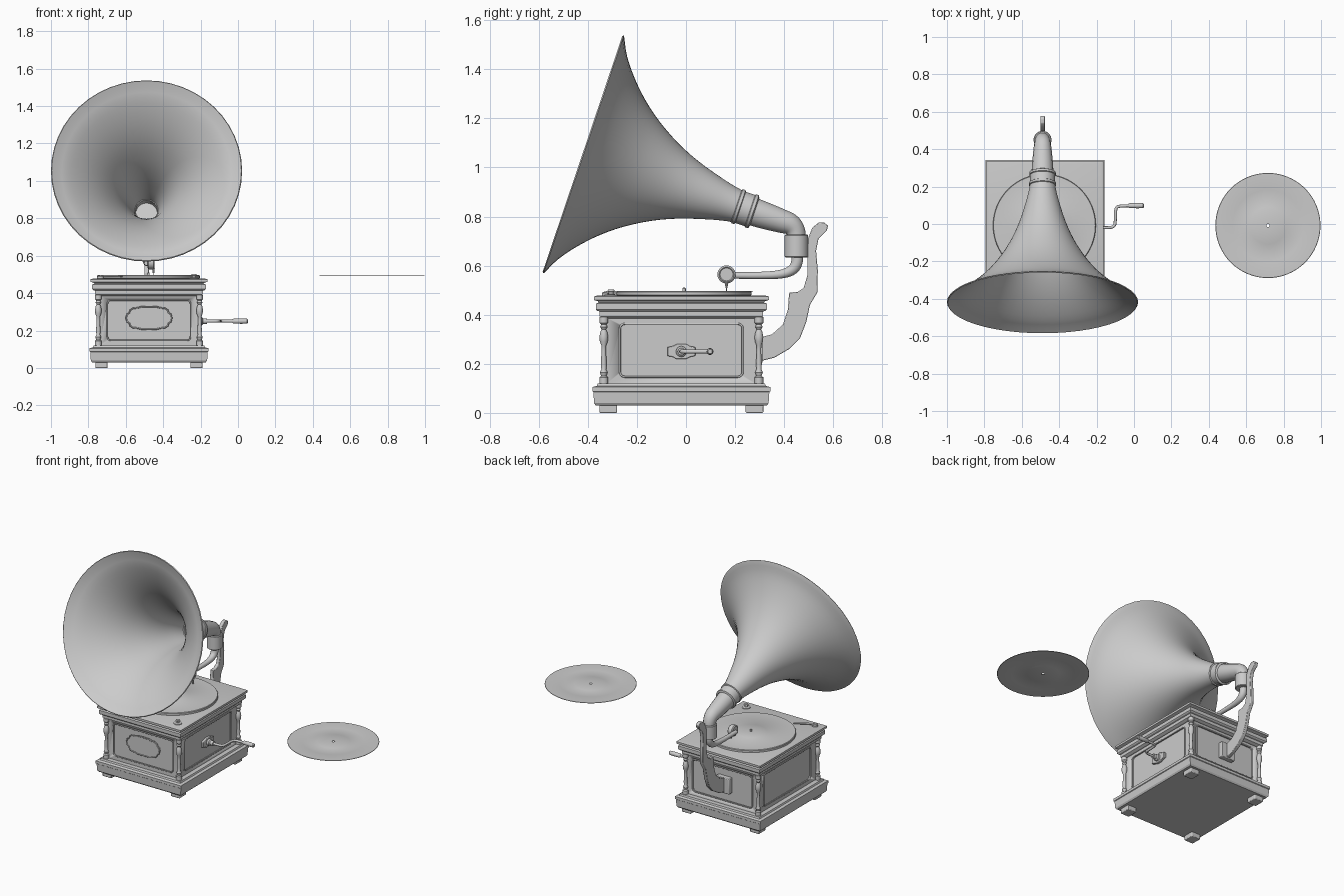
import bpy, bmesh, math
from mathutils import Vector

if "Cube" in bpy.data.objects:
    bpy.data.objects.remove(bpy.data.objects["Cube"])

CX, CY = -0.476, -0.019      # cabinet centre
HX, HY = 0.318, 0.3625       # cabinet base half sizes
TX = -0.489                  # plane of horn, tone arm and bracket


def finish(name, bm, angle=35):
    bmesh.ops.recalc_face_normals(bm, faces=bm.faces)
    me = bpy.data.meshes.new(name)
    bm.to_mesh(me)
    bm.free()
    ob = bpy.data.objects.new(name, me)
    bpy.context.collection.objects.link(ob)
    return smooth(ob, angle)


def smooth(ob, angle=35):
    bpy.ops.object.select_all(action='DESELECT')
    ob.select_set(True)
    bpy.context.view_layer.objects.active = ob
    bpy.ops.object.shade_smooth_by_angle(angle=math.radians(angle))
    return ob


def bevel(ob, width, segments=2):
    m = ob.modifiers.new("Bevel", 'BEVEL')
    m.width, m.segments, m.limit_method = width, segments, 'ANGLE'
    return ob


def catmull(pts, n=5):
    P = [Vector(p) for p in pts]
    P = [2 * P[0] - P[1]] + P + [2 * P[-1] - P[-2]]
    out = []
    for a, b, c, d in zip(P, P[1:], P[2:], P[3:]):
        for i in range(n):
            t = i / n
            out.append(0.5 * (2*b + (c-a)*t + (2*a-5*b+4*c-d)*t*t + (3*b-a-3*c+d)*t**3))
    return out + [P[-2]]


def lathe(name, prof, loc, axis=(0, 0, 1), seg=32, closed=False, angle=35):
    """Spin (radius, height) points about an axis."""
    bm = bmesh.new()
    q = Vector(axis).to_track_quat('Z', 'Y')
    rings = [[bm.verts.new(q @ Vector((r*math.cos(a), r*math.sin(a), h)) + Vector(loc))
              for a in (2*math.pi*i/seg for i in range(seg))] for r, h in prof]
    pairs = list(zip(rings, rings[1:])) + ([(rings[-1], rings[0])] if closed else [])
    for A, B in pairs:
        for i in range(seg):
            j = (i+1) % seg
            bm.faces.new((A[i], A[j], B[j], B[i]))
    if not closed:
        bm.faces.new(rings[0])
        bm.faces.new(rings[-1])
    return finish(name, bm, angle)


def stack(name, prof):
    """Rectangular moulding from (z, inset) steps."""
    bm = bmesh.new()
    rings = [[bm.verts.new((CX + sx*(HX-s), CY + sy*(HY-s), z))
              for sx, sy in ((-1, -1), (1, -1), (1, 1), (-1, 1))] for z, s in prof]
    for A, B in zip(rings, rings[1:]):
        for i in range(4):
            j = (i+1) % 4
            bm.faces.new((A[i], A[j], B[j], B[i]))
    bm.faces.new(rings[0])
    bm.faces.new(rings[-1])
    return finish(name, bm, 20)


def prism(name, pts, axis, lo, hi):
    """Extrude a 2D outline along axis x or y."""
    bm = bmesh.new()
    f = bm.faces.new([bm.verts.new((lo, u, v) if axis == 'x' else (u, lo, v)) for u, v in pts])
    g = bmesh.ops.extrude_face_region(bm, geom=[f])['geom']
    move = (hi-lo, 0, 0) if axis == 'x' else (0, hi-lo, 0)
    bmesh.ops.translate(bm, vec=move, verts=[e for e in g if isinstance(e, bmesh.types.BMVert)])
    return finish(name, bm)


def box(name, x0, x1, y0, y1, z0, z1):
    return prism(name, [(x0, z0), (x1, z0), (x1, z1), (x0, z1)], 'y', y0, y1)


def round_rect(cu, cv, hu, hv, r, n=5):
    return [(cu + su*(hu-r) + r*math.cos(b+k*math.pi/2/n), cv + sv*(hv-r) + r*math.sin(b+k*math.pi/2/n))
            for su, sv, b in ((1, 1, 0), (-1, 1, math.pi/2), (-1, -1, math.pi), (1, -1, 1.5*math.pi))
            for k in range(n+1)]


def tube(name, pts, n=5, cyclic=False):
    """Sweep a round section along (x, y, z, radius) points."""
    path = catmull(pts, n) if n > 1 else [Vector(p) for p in pts]
    cu = bpy.data.curves.new(name, 'CURVE')
    cu.dimensions, cu.bevel_depth, cu.bevel_resolution = '3D', 1.0, 5
    cu.use_fill_caps = not cyclic
    sp = cu.splines.new('POLY')
    sp.points.add(len(path)-1)
    sp.use_cyclic_u = cyclic
    for p, v in zip(sp.points, path):
        p.co, p.radius = (*v[:3], 1), v[3]
    ob = bpy.data.objects.new(name, cu)
    bpy.context.collection.objects.link(ob)
    bpy.ops.object.select_all(action='DESELECT')
    ob.select_set(True)
    bpy.context.view_layer.objects.active = ob
    bpy.ops.object.convert(target='MESH')
    return smooth(bpy.context.object, 50)


# Cabinet mouldings and body
stack("base_moulding", [(.03, .014), (.04, .007), (.085, .004), (.088, 0), (.105, 0), (.11, .018), (.12, .022)])
stack("lid_moulding", [(.385, .045), (.393, .03), (.413, .03), (.416, .02), (.422, .014), (.445, .014),
                       (.45, .026), (.455, .022), (.46, .006), (.474, .006), (.478, .02)])
BX, BY = 0.265, 0.31
body = box("cabinet_body", CX-BX, CX+BX, CY-BY, CY+BY, .115, .39)

# Recessed panels with a thin frame on all four sides
for axis, c, cc, h, hu in (('y', CX, CY, BY, .222), ('x', CY, CX, BX, .25)):
    for s, side in ((-1, "a"), (1, "b")):
        cut = prism("panel_cutter", round_rect(c, .255, hu, .108, .02), axis, cc+s*(h-.01), cc+s*(h+.03))
        m = body.modifiers.new("Panel", 'BOOLEAN')
        m.object, m.solver = cut, 'EXACT'
        bpy.context.view_layer.objects.active = body
        bpy.ops.object.modifier_apply(modifier=m.name)
        bpy.data.objects.remove(cut)
        d = cc+s*h
        tube("panel_frame_"+axis+side, [((u, d, v) if axis == 'y' else (d, u, v)) + (.004,)
             for u, v in round_rect(c, .255, hu, .108, .02)], 1, True)

# Feet and turned corner columns
for sx in (-1, 1):
    for sy in (-1, 1):
        x, y = CX+sx*.254, CY+sy*.298
        bevel(box("foot", x-.033, x+.033, y-.036, y+.036, 0, .034), .004)
        lathe("corner_column", [(.018, .115), (.018, .145), (.011, .15), (.016, .165), (.01, .178), (.012, .2),
                                (.009, .25), (.01, .275), (.016, .29), (.018, .31), (.014, .33), (.009, .34),
                                (.015, .35), (.011, .36), (.018, .367), (.018, .39)],
              (CX+sx*.271, CY+sy*.316, 0), seg=16)

# Front plaque with scalloped ends
quarter = [(.122, 0), (.117, .02), (.105, .028), (.1, .042), (.085, .052), (.06, .054), (.04, .06), (0, .061)]
half = quarter + [(-u, v) for u, v in quarter[-2::-1]]
outline = [(CX+u, .267+v) for u, v in half + [(u, -v) for u, v in half[-2:0:-1]]]
bevel(prism("front_plaque", outline, 'y', CY-BY-.003, CY-BY+.012), .004)
tube("plaque_rim", [(u, CY-BY-.002, v, .004) for u, v in outline], 1, True)

# Crank on the right side
side = CX+BX
bevel(prism("crank_plate", [(CY+u, .25+v) for u, v in ((.057, .018), (.035, .022), (.02, .03), (-.02, .03), (-.035, .022),
      (-.057, .018), (-.057, -.018), (-.035, -.022), (-.02, -.03), (.02, -.03), (.035, -.022), (.057, -.018))],
      'x', side-.012, side+.006), .003)
lathe("crank_socket", [(.022, 0), (.022, .018), (.015, .024), (.015, .045)], (side, CY, .25), (1, 0, 0), 20)
tube("crank_arm", [(-.21, CY, .25, .008), (-.13, CY, .25, .008), (-.105, CY+.012, .25, .008), (-.1, .02, .25, .008),
                   (-.098, .07, .25, .008), (-.085, .093, .25, .008), (-.02, .098, .25, .008)])
lathe("crank_handle", [(.009, -.03), (.013, -.024), (.014, .02), (.013, .048), (.009, .053)],
      (0, .098, .25), (1, 0, 0), 16)

# Turntable, spindle and deck controls
lathe("turntable", [(.268, .476), (.275, .48), (.275, .492), (.272, .496), (.1, .496), (.098, .497), (.01, .497)],
      (-.479, -.008, 0), seg=64)
lathe("spindle", [(.007, .48), (.007, .507), (.003, .51)], (-.479, -.008, 0), seg=12)
tube("brake_lever", [(-.745, -.33, .488, .007), (-.70, -.305, .492, .006), (-.62, -.26, .491, .005)])
lathe("brake_pivot", [(.018, .475), (.018, .488), (.012, .493)], (-.735, -.325, 0), seg=16)
lathe("speed_dial", [(.026, .475), (.026, .482), (.01, .484), (.01, .492), (.015, .495), (.012, .502)],
      (-.235, -.305, 0), seg=20)

# Rear support bracket
bracket = [(.30, .21), (.36, .225), (.42, .26), (.465, .305), (.49, .37), (.505, .44), (.535, .49), (.537, .58),
           (.53, .66), (.54, .71), (.573, .742), (.579, .762), (.562, .776), (.54, .775), (.515, .755), (.497, .71),
           (.494, .63), (.494, .56), (.48, .51), (.455, .493), (.42, .49), (.415, .42), (.395, .36), (.35, .32),
           (.29, .305), (.29, .21)]
bevel(prism("support_bracket", bracket, 'x', TX-.012, TX+.012), .003)
bevel(box("bracket_mount", TX-.05, TX+.05, .275, .312, .205, .31), .004)

# Tone arm, sound box and needle
tube("tone_arm", [(TX, .165, .56, .013), (TX, .3, .56, .015), (TX, .385, .565, .018), (TX, .433, .583, .022),
                  (TX, .452, .615, .024), (TX, .452, .66, .024)])
lathe("sound_box", [(.03, -.006), (.037, -.001), (.037, .024), (.03, .03), (.026, .027)],
      (TX+.012, .165, .564), (1, 0, 0), 28)
lathe("needle_holder", [(.005, .508), (.006, .535)], (TX+.038, .165, 0), seg=10)
lathe("needle", [(.001, .497), (.002, .512)], (TX+.038, .165, 0), seg=8)
lathe("arm_collar", [(.044, .633), (.048, .637), (.048, .723), (.044, .727)], (TX, .45, 0), seg=32)

# Horn elbow
tube("horn_elbow", [(TX, .25, .828, .060), (TX, .32, .804, .056), (TX, .385, .783, .050), (TX, .425, .768, .045),
                    (TX, .446, .742, .040), (TX, .452, .70, .038), (TX, .452, .66, .037)])

# Flared horn with rolled rim, measured back from the mouth
mouth, back = (TX, -.417, 1.053), (0, .948, -.32)
flare = catmull([(.507, .003), (.435, .04), (.358, .1), (.288, .17), (.226, .25), (.167, .35), (.124, .45),
                 (.093, .55), (.075, .62), (.065, .68), (.061, .72)], 3)
shell = [(p.x, p.y) for p in flare]
lathe("horn", shell[::-1] + [(.511, 0), (.507, -.005), (.500, -.001)] + [(r-.006, t) for r, t in shell[1:]],
      mouth, back, 48, True, 60)
lathe("horn_ring", [(.066, .655), (.073, .66), (.073, .672), (.067, .675), (.067, .715), (.071, .718),
                    (.071, .73), (.06, .735), (.058, .7), (.058, .66)], mouth, back, 48, True)

# Separate record with centre hole and raised label
lathe("loose_record", [(.009, .4975), (.1, .4975), (.103, .4965), (.19, .4965), (.193, .497), (.279, .497), (.281, .4955),
                       (.279, .494), (.193, .494), (.19, .4945), (.103, .4945), (.1, .4935), (.009, .4935)],
      (.716, -.008, 0), seg=64, closed=True)
